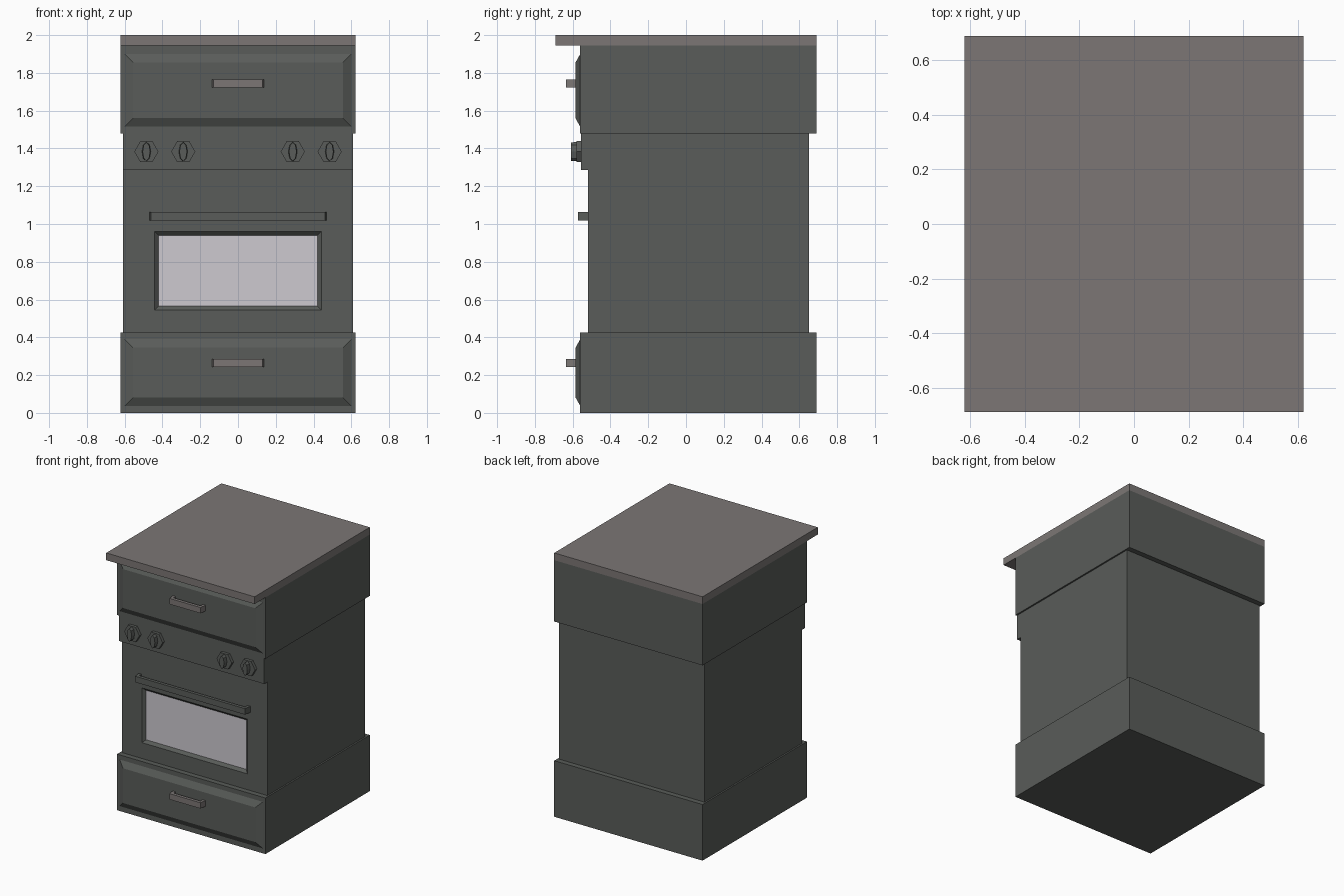
import bpy
import bmesh
from math import cos, sin, tau

cube = bpy.data.objects.get("Cube")
if cube:
    bpy.data.objects.remove(cube, do_unlink=True)


def material(name, rgb):
    mat = bpy.data.materials.new(name)
    mat.use_nodes = True
    mat.diffuse_color = (*rgb, 1)
    mat.node_tree.nodes["Principled BSDF"].inputs["Base Color"].default_value = (*rgb, 1)
    return mat


enamel = material("dark green grey enamel", (0.1, 0.107, 0.1))
stone = material("warm grey stone", (0.2, 0.183, 0.178))
glass = material("pale window glass", (0.61, 0.59, 0.63))


def loft(name, loops, mats, cap_material=0):
    """Skin a series of equal-length point loops and cap both ends."""
    bm = bmesh.new()
    rings = [[bm.verts.new(p) for p in loop] for loop in loops]
    for a, b in zip(rings, rings[1:]):
        for i in range(len(a)):
            j = (i + 1) % len(a)
            bm.faces.new((a[i], a[j], b[j], b[i]))
    bm.faces.new(rings[0])
    cap = bm.faces.new(rings[-1])
    cap.material_index = cap_material
    bmesh.ops.recalc_face_normals(bm, faces=bm.faces)
    mesh = bpy.data.meshes.new(name)
    bm.to_mesh(mesh)
    bm.free()
    for mat in mats:
        mesh.materials.append(mat)
    obj = bpy.data.objects.new(name, mesh)
    bpy.context.collection.objects.link(obj)
    return obj


def rect(half, z0, z1, y):
    return [(-half, y, z0), (half, y, z0), (half, y, z1), (-half, y, z1)]


def oval(x, z, rx, rz, y, sides):
    return [(x + rx * cos(tau * i / sides), y, z + rz * sin(tau * i / sides))
            for i in range(sides)]


def drawer(name, z0, z1, panel0, panel1):
    """Box with a raised, bevelled front panel."""
    loft(name, [rect(0.622, z0, z1, 0.69), rect(0.622, z0, z1, -0.56),
                rect(0.6, panel0, panel1, -0.56),
                rect(0.555, panel0 + 0.045, panel1 - 0.045, -0.585)], [enamel])


def handle(name, half, z0, z1, back, front, mat):
    """Bracket handle: a bar with two end posts."""
    t = 0.024
    right = [(half, back), (half - 0.007, front)]
    inner = [(half - t, back), (half - t, front + t)]
    outline = ([(-x, y) for x, y in right] + right[::-1]
               + inner + [(-x, y) for x, y in inner[::-1]])
    loft(name, [[(x, y, z) for x, y in outline] for z in (z0, z1)], [mat])


# Drawers and worktop
drawer("lower_drawer", 0, 0.425, 0.037, 0.39)
drawer("upper_drawer", 1.48, 1.945, 1.515, 1.9)
loft("worktop", [rect(0.622, 1.945, 2, y) for y in (0.69, -0.69)], [stone])

# Oven body with a recessed window
loft("oven_body", [rect(0.61, 0.425, 1.48, 0.65), rect(0.61, 0.425, 1.48, -0.52),
                   rect(0.442, 0.545, 0.96, -0.52), rect(0.42, 0.565, 0.94, -0.5)],
     [enamel, glass], cap_material=1)
loft("control_panel", [rect(0.61, 1.285, 1.48, y) for y in (-0.51, -0.557)], [enamel])

# Handles
handle("lower_drawer_handle", 0.137, 0.242, 0.286, -0.583, -0.635, stone)
handle("upper_drawer_handle", 0.137, 1.722, 1.766, -0.583, -0.635, stone)
handle("oven_handle", 0.468, 1.018, 1.064, -0.518, -0.573, enamel)

# Knobs: hexagonal base with a narrow upright grip
for n, x in enumerate((-0.485, -0.29, 0.29, 0.485), 1):
    loft(f"knob_base_{n}", [oval(x, 1.383, 0.064, 0.064, y, 6)
                            for y in (-0.55, -0.58)], [enamel])
    loft(f"knob_grip_{n}", [oval(x, 1.383, 0.024, 0.051, -0.575, 8),
                            oval(x, 1.383, 0.02, 0.049, -0.61, 8)], [enamel])
